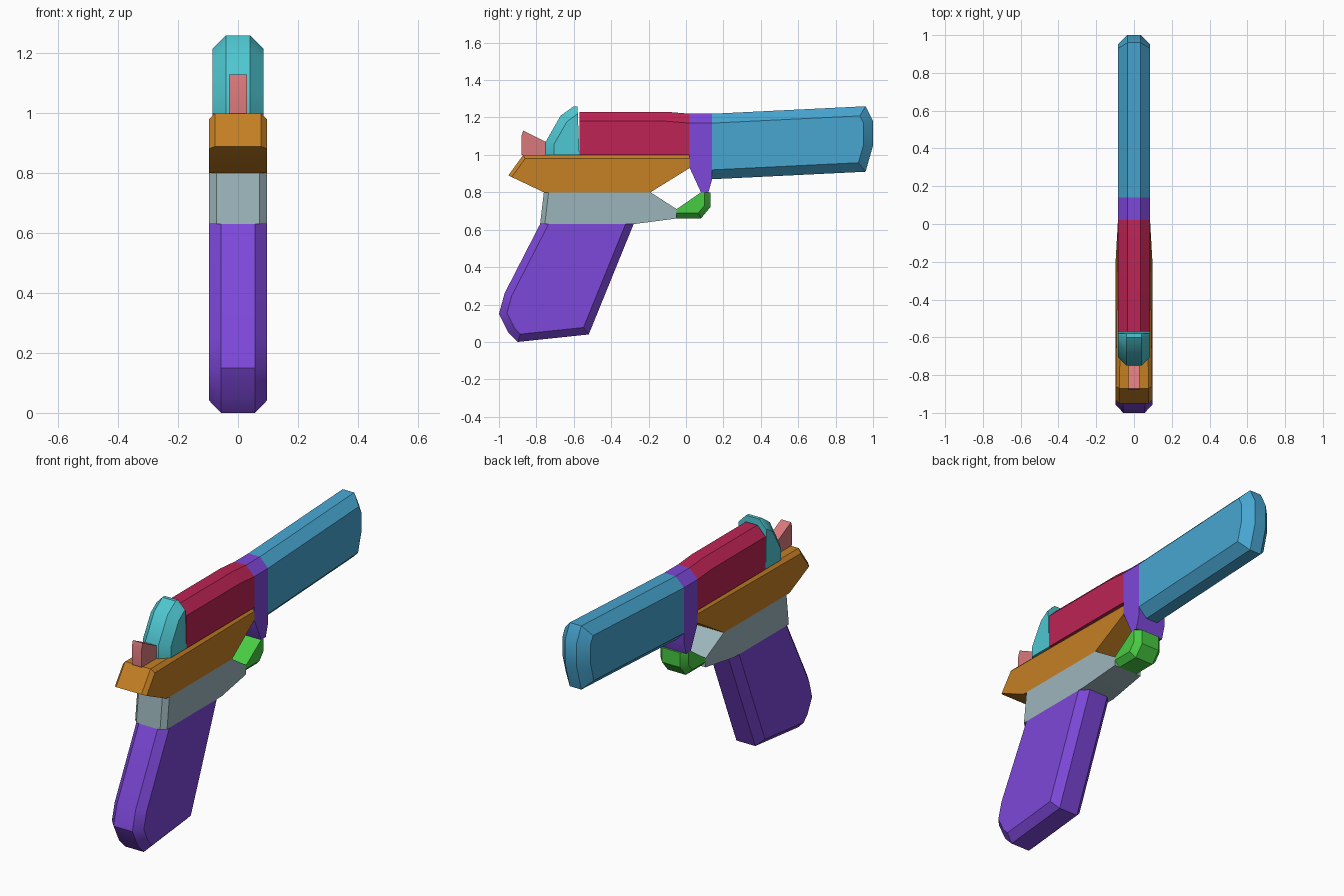
import bpy, bmesh, math
from mathutils import Vector

cube = bpy.data.objects.get("Cube")
if cube:
    bpy.data.objects.remove(cube, do_unlink=True)

# Directions, half-widths and shared seam positions
UP, DOWN = Vector((0, 0, 1)), Vector((0, 0, -1))
FRONT, BACK = Vector((0, -1, 0)), Vector((0, 1, 0))
WIDE, SLIM, THIN = .097, .085, .03
DECK, SHELF, GRIP_TOP = 1, .8, .63
COVER_SEAM, COLLAR_SEAM, BARREL_SEAM, GUARD_SEAM = -.57, .02, .14, -.05
ROOF = 1.22


def to_linear(channel):
    return ((channel + .055) / 1.055) ** 2.4


def material(name, red, green, blue):
    """One flat colour, given as display fractions."""
    color = [to_linear(c) for c in (red, green, blue)] + [1]
    mat = bpy.data.materials.new(name)
    mat.use_nodes = True
    mat.diffuse_color = color
    mat.node_tree.nodes["Principled BSDF"].inputs["Base Color"].default_value = color
    return mat


def is_rim(edge, seams):
    """True for an outline edge of a flank whose outer face is not pressed against a seam."""
    outer = [f for f in edge.link_faces if abs(f.normal.x) < .5]
    if len(outer) != 1:
        return False
    return all(outer[0].normal.dot(direction) < .8 for direction in seams)


def part(name, mat, outline, half, chamfer=0, seams=()):
    """Extrude a side outline across x, slimmer toward the muzzle, and chamfer its free rims."""
    bm = bmesh.new()
    flanks = []
    for side in (-1, 1):
        flank = []
        for y, z in outline:
            width = half if y < -.15 else min(half, SLIM)
            flank.append(bm.verts.new((side * width, y, z)))
        bm.faces.new(flank)
        flanks.append(flank)
    right, left = flanks
    for i in range(len(outline)):
        bm.faces.new((right[i - 1], right[i], left[i], left[i - 1]))
    bmesh.ops.recalc_face_normals(bm, faces=bm.faces)
    bm.normal_update()
    if chamfer:
        rims = [edge for edge in bm.edges if is_rim(edge, seams)]
        bmesh.ops.bevel(bm, geom=rims, offset=chamfer, offset_type='OFFSET',
                        segments=1, profile=.5, affect='EDGES', clamp_overlap=True)
    mesh = bpy.data.meshes.new(name)
    bm.to_mesh(mesh)
    bm.free()
    mesh.materials.append(mat)
    obj = bpy.data.objects.new(name, mesh)
    bpy.context.collection.objects.link(obj)
    bpy.ops.object.select_all(action='DESELECT')
    obj.select_set(True)
    bpy.context.view_layer.objects.active = obj
    bpy.ops.object.shade_smooth_by_angle(angle=math.radians(30))


purple = material("purple", .49, .28, .85)
crimson = material("crimson", .74, .14, .33)
blue = material("blue", .28, .65, .82)
teal = material("teal", .31, .78, .82)
orange = material("orange", .77, .5, .14)
grey = material("grey", .61, .71, .73)
green = material("green", .28, .8, .26)
pink = material("pink", .85, .47, .48)

# Raked handle with a rounded heel
part("grip", purple, [
    (-.78, GRIP_TOP), (-.97, .26), (-1, .15), (-.95, .05), (-.9, 0), (-.52, .04), (-.28, GRIP_TOP),
], WIDE, chamfer=.04, seams=[UP])

# Lower frame, running forward under the trigger gap
part("lower_frame", grey, [
    (-.78, GRIP_TOP), (-.76, SHELF), (-.19, SHELF),
    (GUARD_SEAM, .71), (GUARD_SEAM, .66), (-.28, GRIP_TOP),
], WIDE, chamfer=.025, seams=[UP, DOWN, BACK])

# Wedge-shaped upper frame
part("upper_frame", orange, [
    (-.95, .89), (-.87, DECK), (COLLAR_SEAM, DECK), (COLLAR_SEAM, .93), (-.19, SHELF), (-.76, SHELF),
], WIDE, chamfer=.02, seams=[DOWN, BACK])

# Trigger guard joining the lower frame to the collar
part("trigger_guard", green, [
    (GUARD_SEAM, .66), (GUARD_SEAM, .71), (.08, SHELF), (.13, SHELF), (.13, .72), (.08, .66),
], SLIM, chamfer=.03, seams=[UP, FRONT])

# Slide, collar and barrel share one chamfered roof
part("slide", crimson, [
    (COVER_SEAM, DECK), (COVER_SEAM, 1.23), (-.1, 1.23), (COLLAR_SEAM, ROOF), (COLLAR_SEAM, DECK),
], SLIM, chamfer=.05, seams=[DOWN, FRONT, BACK])
part("collar", purple, [
    (COLLAR_SEAM, ROOF), (BARREL_SEAM, ROOF), (BARREL_SEAM, .87),
    (.12, SHELF), (.08, SHELF), (COLLAR_SEAM, .93),
], SLIM, chamfer=.05, seams=[DOWN, FRONT, BACK])
part("barrel", blue, [
    (BARREL_SEAM, .87), (BARREL_SEAM, ROOF), (.96, 1.26), (1, 1.18), (1, 1.05), (.96, .91),
], SLIM, chamfer=.05, seams=[FRONT])

# Sloped rear cover and the small hammer behind it
part("rear_cover", teal, [
    (-.75, DECK), (-.75, 1.07), (-.67, 1.21), (-.6, 1.26), (-.58, 1.26), (COVER_SEAM, DECK),
], SLIM, chamfer=.045, seams=[DOWN, BACK])
part("hammer", pink, [
    (-.88, DECK), (-.88, 1.1), (-.87, 1.13), (-.75, 1.07), (-.75, DECK),
], THIN)
